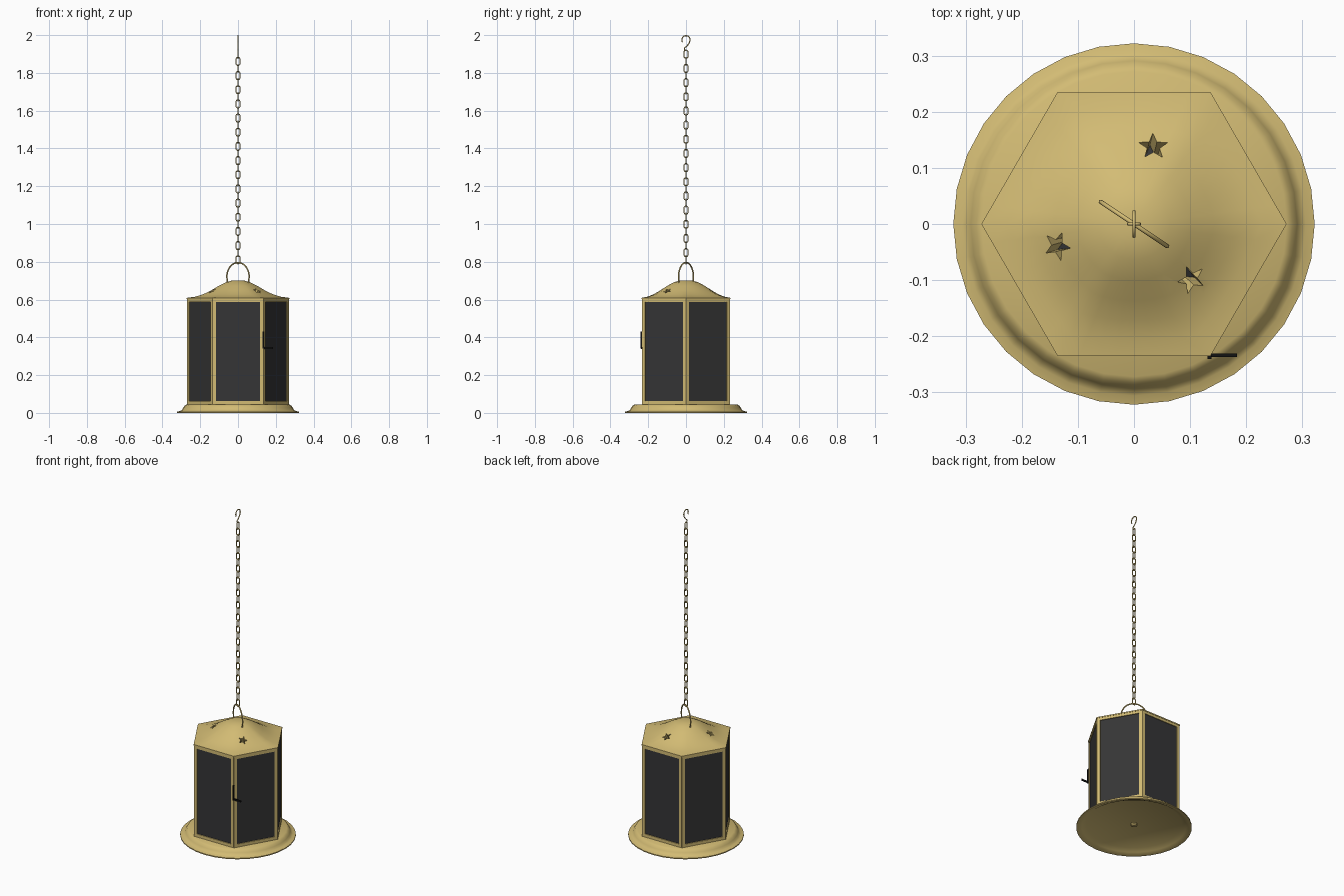
import bpy, bmesh, math
from math import sin, cos, pi, radians
from mathutils import Vector, Matrix

if "Cube" in bpy.data.objects:
    bpy.data.objects.remove(bpy.data.objects["Cube"])


def material(name, rgb):
    m = bpy.data.materials.new(name)
    m.diffuse_color = (*rgb, 1)
    m.use_nodes = True
    m.node_tree.nodes["Principled BSDF"].inputs["Base Color"].default_value = m.diffuse_color
    return m


BRASS = material("brass", (0.65, 0.50, 0.175))
GLASS = material("dark_glass", (0.036, 0.036, 0.037))
BLACK = material("black_iron", (0.006, 0.006, 0.006))


def add(name, mesh, mats):
    for m in mats:
        mesh.materials.append(m)
    ob = bpy.data.objects.new(name, mesh)
    bpy.context.collection.objects.link(ob)
    return ob


def smooth(mesh, angle=35):
    mesh.polygons.foreach_set("use_smooth", [True] * len(mesh.polygons))
    mesh.set_sharp_from_angle(angle=radians(angle))


def loft(name, rings, mats=(BRASS,), last_cap=0, soft=True):
    """Skin a list of equal-length rings and cap both ends."""
    bm = bmesh.new()
    loops = [[bm.verts.new(p) for p in ring] for ring in rings]
    n = len(loops[0])
    for a, b in zip(loops, loops[1:]):
        for i in range(n):
            j = (i + 1) % n
            bm.faces.new((a[i], a[j], b[j], b[i]))
    bm.faces.new(loops[0][::-1])
    bm.faces.new(loops[-1]).material_index = last_cap
    bmesh.ops.recalc_face_normals(bm, faces=bm.faces)
    mesh = bpy.data.meshes.new(name)
    bm.to_mesh(mesh)
    bm.free()
    if soft:
        smooth(mesh)
    return add(name, mesh, mats)


def circle(r, z, n=32):
    return [(r * cos(2 * pi * i / n), r * sin(2 * pi * i / n), z) for i in range(n)]


def tubes(name, paths, r, closed, res=2):
    """Round wire along each path."""
    cu = bpy.data.curves.new(name, "CURVE")
    cu.dimensions = "3D"
    cu.bevel_depth = r
    cu.bevel_resolution = res
    cu.use_fill_caps = True
    for path in paths:
        s = cu.splines.new("POLY")
        s.points.add(len(path) - 1)
        for p, co in zip(s.points, path):
            p.co = (*co, 1)
        s.use_cyclic_u = closed
    tmp = bpy.data.objects.new(name + "_path", cu)
    bpy.context.collection.objects.link(tmp)
    dg = bpy.context.evaluated_depsgraph_get()
    mesh = bpy.data.meshes.new_from_object(tmp.evaluated_get(dg))
    bpy.data.objects.remove(tmp)
    mesh.materials.clear()
    smooth(mesh, 60)
    return add(name, mesh, [BRASS])


def box(name, lo, hi, mat):
    corners = [(0, 0), (1, 0), (1, 1), (0, 1)]
    ring = lambda z: [((lo[0], hi[0])[a], (lo[1], hi[1])[b], z) for a, b in corners]
    return loft(name, [ring(lo[2]), ring(hi[2])], [mat], soft=False)


# Flared round base with a recessed underside and a small nut
loft("base", [circle(r, z) for r, z in (
    (0.272, 0.045), (0.283, 0.038), (0.291, 0.026), (0.297, 0.015), (0.306, 0.010),
    (0.322, 0.006), (0.322, 0.0), (0.308, 0.002), (0.290, 0.009), (0.266, 0.024))])
loft("base_nut", [circle(0.018, 0.03, 12), circle(0.018, 0.016, 12), circle(0.010, 0.010, 12)])

# Six framed glass sides
S, Z0, Z1, EDGE = 0.27, 0.045, 0.606, 0.019
APO = S * cos(pi / 6)
for k in range(6):
    turn = Matrix.Rotation(radians(60 * k), 4, "Z")

    def rect(inset, depth, squeeze=0.0):
        h = S / 2 - inset - squeeze
        pts = ((-h, Z0 + inset), (h, Z0 + inset), (h, Z1 - inset), (-h, Z1 - inset))
        return [turn @ Vector((x, -APO + depth, z)) for x, z in pts]

    loft(f"side_panel_{k + 1}",
         [rect(0, 0.012, 0.007), rect(0, 0.0, 0.0008), rect(EDGE, 0.0), rect(EDGE, 0.005)],
         [BRASS, GLASS], last_cap=1, soft=False)

# Roof: round dome that blends into the hexagon
N, R = 48, 0.272
PROFILE = ((0.03, 0.702), (0.12, 0.701), (0.25, 0.692), (0.4, 0.672), (0.55, 0.648),
           (0.7, 0.628), (0.85, 0.615), (1.0, 0.609))


def roof_ring(t, z, hexness):
    pts = []
    for i in range(N):
        a = 2 * pi * i / N
        h = R * cos(pi / 6) / cos(a % (pi / 3) - pi / 6)
        r = t * (h * hexness + 0.255 * (1 - hexness))
        pts.append((r * cos(a), r * sin(a), z))
    return pts


rings = [roof_ring(t, z, t * t) for t, z in PROFILE]
rings += [roof_ring(1, 0.602, 1), roof_ring(0.85, 0.602, 1), roof_ring(0.85, 0.54, 1)]
roof = loft("roof", rings, [BRASS, GLASS])

# Three star-shaped openings, cut along the roof slope
for k in range(3):
    a = radians(76 + 120 * k)
    tilt = radians(27)
    out = Vector((cos(a), sin(a), 0))
    up = Vector((0, 0, 1))
    normal = out * sin(tilt) + up * cos(tilt)
    slope = out * cos(tilt) - up * sin(tilt)
    side = normal.cross(slope)
    centre = out * 0.143 + up * 0.647

    def star(d):
        pts = []
        for i in range(10):
            r, b = (0.027, 0.0115)[i % 2], pi * i / 5 + radians(14)
            pts.append(centre + normal * d + slope * r * cos(b) + side * r * sin(b))
        return pts

    cutter = loft("star_cutter", [star(0.03), star(-0.05)], [BRASS, GLASS], last_cap=1, soft=False)
    cutter.hide_render = True
    mod = roof.modifiers.new("star", "BOOLEAN")
    mod.operation = "DIFFERENCE"
    mod.solver = "EXACT"
    mod.object = cutter
    dg = bpy.context.evaluated_depsgraph_get()
    cut = bpy.data.meshes.new_from_object(roof.evaluated_get(dg))
    roof.modifiers.clear()
    roof.data = cut
    bpy.data.objects.remove(cutter)
smooth(roof.data)

# Door latch at the front right corner
box("latch_plate", (0.131, -0.241, 0.34), (0.138, -0.232, 0.43), BLACK)
box("latch_lever", (0.136, -0.237, 0.339), (0.184, -0.231, 0.349), BLACK)

# Carrying bail, turned a little from the front
d = Vector((0.06, -0.04, 0)).normalized()
bail = [d * 0.066 * s + Vector((0, 0, 0.685)) for s in (1,)]
bail += [d * 0.071 * cos(pi * i / 20) + Vector((0, 0, 0.72 + 0.076 * sin(pi * i / 20)))
         for i in range(21)]
bail.append(d * -0.066 + Vector((0, 0, 0.685)))
tubes("bail", [bail], 0.004, False)

# Chain of alternating oval links
PITCH, W, WIRE = 0.0375, 0.0105, 0.003


def link(i):
    path = []
    for j in range(16):
        b = 2 * pi * (j + 0.5) / 16
        u, v = W * cos(b), W * sin(b)
        v += math.copysign((PITCH + 2 * WIRE) / 2 - W, v)
        z = 0.811 + PITCH * i + v
        path.append((u, 0, z) if i % 2 == 0 else (0, u, z))
    return path


tubes("chain", [link(i) for i in range(30)], WIRE, True, 1)

# Ceiling hook
hook = [(0.0, 1.917), (-0.008, 1.922), (-0.009, 1.931), (0.0, 1.938), (0.008, 1.946),
        (0.017, 1.958), (0.022, 1.973)]
hook += [(0.022 * cos(pi * i / 10), 1.975 + 0.022 * sin(pi * i / 10)) for i in range(11)]
hook.append((-0.019, 1.962))
tubes("hook", [[(0, y, z) for y, z in hook]], 0.003, False)
